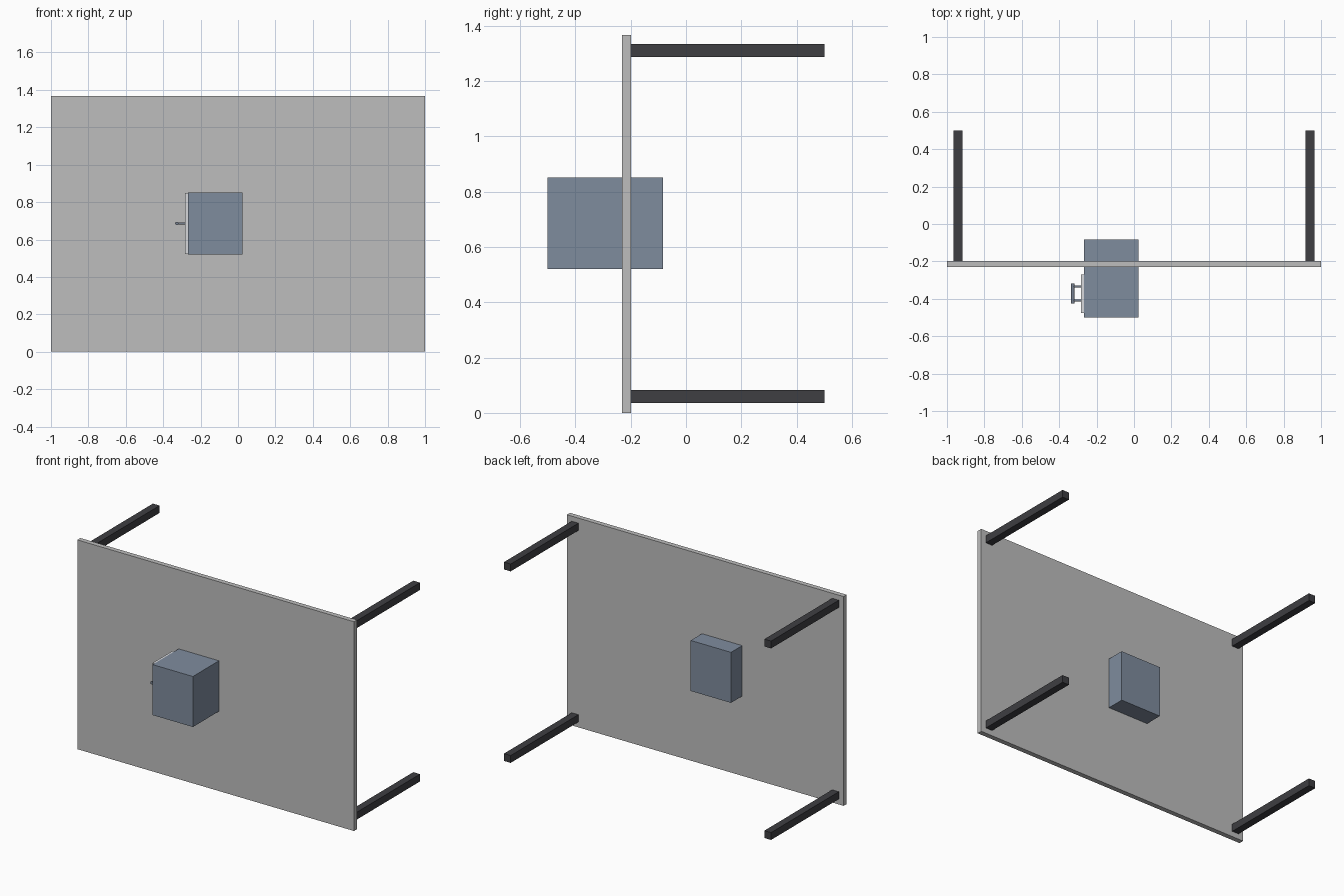
import bpy
import math
from mathutils import Vector

if "Cube" in bpy.data.objects:
    bpy.data.objects.remove(bpy.data.objects["Cube"], do_unlink=True)


def make_material(name, rgb):
    """Flat material from 0-255 display values, converted to linear."""
    lin = [((c / 255 + 0.055) / 1.055) ** 2.4 for c in rgb]
    mat = bpy.data.materials.new(name)
    mat.use_nodes = True
    mat.diffuse_color = (*lin, 1)
    mat.node_tree.nodes["Principled BSDF"].inputs["Base Color"].default_value = (*lin, 1)
    return mat


def box(name, low, high, mat):
    low, high = Vector(low), Vector(high)
    bpy.ops.mesh.primitive_cube_add(size=1, location=(low + high) / 2)
    obj = bpy.context.object
    obj.name = name
    obj.scale = high - low
    bpy.ops.object.transform_apply(location=False, rotation=False, scale=True)
    obj.data.materials.append(mat)
    return obj


def rod(name, start, end, radius, mat):
    start, end = Vector(start), Vector(end)
    axis = end - start
    bpy.ops.mesh.primitive_cylinder_add(vertices=16, radius=radius, depth=axis.length,
                                        location=(start + end) / 2)
    obj = bpy.context.object
    obj.name = name
    obj.rotation_euler = axis.to_track_quat("Z", "Y").to_euler()
    obj.data.materials.append(mat)
    bpy.ops.object.shade_smooth_by_angle(angle=math.radians(40))
    return obj


grey = make_material("panel grey", (190, 190, 190))
charcoal = make_material("leg charcoal", (62, 62, 66))
slate = make_material("cabinet slate blue", (127, 140, 158))
pale = make_material("door pale grey", (215, 217, 220))
steel = make_material("handle steel", (120, 130, 145))

# Upright table top
box("table_top", (-1, -0.231, 0), (1, -0.199, 1.367), grey)

# Four legs pointing back
for side, x in (("right", -0.941), ("left", 0.941)):
    for level, z in (("lower", 0.059), ("upper", 1.31)):
        box(f"{side}_{level}_leg", (x - 0.024, -0.199, z - 0.024),
            (x + 0.024, 0.5, z + 0.024), charcoal)

# Cabinet passing through the top, with its door on the right side
box("cabinet", (-0.267, -0.5, 0.521), (0.024, -0.083, 0.851), slate)
box("cabinet_door", (-0.283, -0.476, 0.523), (-0.267, -0.27, 0.849), pale)

# Door handle: grip bar on two posts
handle_z = 0.686
rod("handle_grip", (-0.327, -0.425, handle_z), (-0.327, -0.318, handle_z), 0.009, steel)
for name, y in (("front", -0.409), ("back", -0.334)):
    rod(f"handle_{name}_post", (-0.283, y, handle_z), (-0.327, y, handle_z), 0.006, steel)
